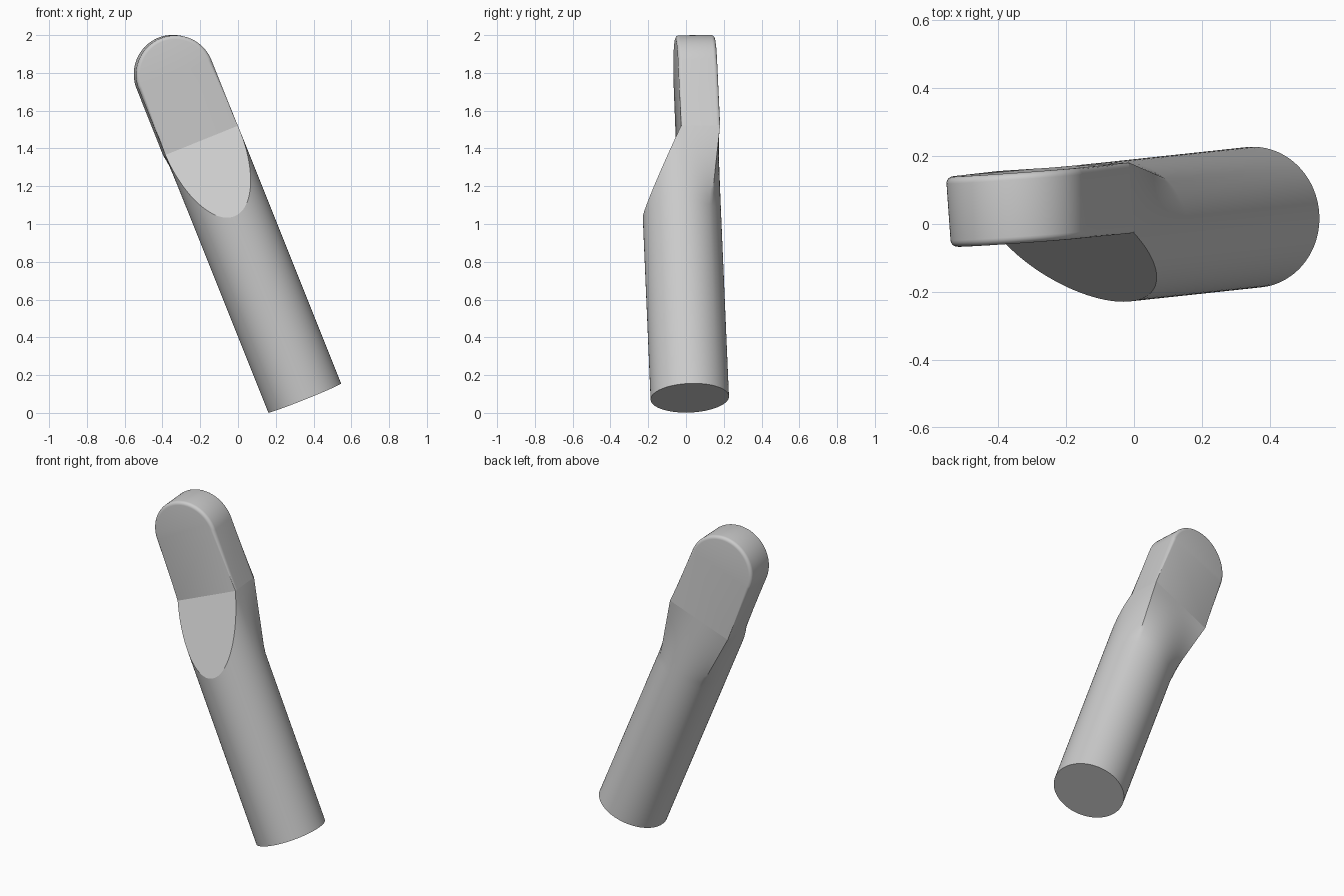
import bpy
import bmesh
from math import sin, cos, pi, radians
from mathutils import Matrix, Vector

cube = bpy.data.objects.get("Cube")
if cube:
    bpy.data.objects.remove(cube, do_unlink=True)

R = 0.2075          # shaft radius, also tab thickness and half width
SHOULDER = 1.04     # height along the shaft where shaping starts
FOLD = 1.47         # height along the shaft where the tab starts
TIP = 1.845         # centre of the tab's round end
FILLET = 0.02
SEG = 96

# Tilted frame: u across, v towards the back, w along the shaft
w = Vector((-0.4, -0.043, 1)).normalized()
u = Vector((0.926, 0.06, 0.373))
u = (u - w * u.dot(w)).normalized()
v = w.cross(u)
FRAME = Matrix.Translation((0.353, 0.02, 0.079)) @ Matrix((u, v, w)).transposed().to_4x4()

grey = bpy.data.materials.new("plain grey")
grey.use_nodes = True
COLOUR = (0.6, 0.6, 0.6, 1)
grey.diffuse_color = COLOUR
grey.node_tree.nodes["Principled BSDF"].inputs["Base Color"].default_value = COLOUR


def bridge(bm, rings, closed=True):
    """Join consecutive rings of vertices with quads."""
    for a, b in zip(rings, rings[1:]):
        n = len(a)
        for i in range(n if closed else n - 1):
            j = (i + 1) % n
            bm.faces.new((a[i], a[j], b[j], b[i]))


def finish(bm, name):
    bmesh.ops.recalc_face_normals(bm, faces=bm.faces)
    bm.transform(FRAME)
    mesh = bpy.data.meshes.new(name)
    bm.to_mesh(mesh)
    bm.free()
    mesh.materials.append(grey)
    obj = bpy.data.objects.new(name, mesh)
    bpy.context.collection.objects.link(obj)
    bpy.ops.object.select_all(action="DESELECT")
    obj.select_set(True)
    bpy.context.view_layer.objects.active = obj
    bpy.ops.object.shade_smooth_by_angle(angle=radians(25))


# Round shaft whose back half blends from a circle to a square
def section(bm, t, blend):
    ring = []
    for i in range(SEG):
        c, s = cos(2 * pi * i / SEG), sin(2 * pi * i / SEG)
        grow = 1 / max(abs(c), abs(s)) if s > 0 else 1
        k = R * (1 + (grow - 1) * blend)
        ring.append(bm.verts.new((c * k, s * k, t)))
    return ring


bm = bmesh.new()
STEPS = 10
rings = [section(bm, 0, 0)]
for i in range(STEPS + 1):
    f = i / STEPS
    rings.append(section(bm, SHOULDER + (FOLD - SHOULDER) * f, f))
bridge(bm, rings)
bm.faces.new(rings[0])
bm.faces.new(rings[-1])

# Flat slope cut across the front of the shaft, ending at the fold
cut = bmesh.ops.bisect_plane(
    bm, geom=bm.verts[:] + bm.edges[:] + bm.faces[:], dist=1e-5,
    plane_co=(0, 0, FOLD), plane_no=(0, -(FOLD - SHOULDER), R), clear_outer=True)
bmesh.ops.remove_doubles(bm, verts=bm.verts, dist=1e-5)
bmesh.ops.holes_fill(bm, edges=[e for e in bm.edges if e.is_boundary], sides=0)
finish(bm, "shaft")


# Flat tab with a round end; the edge fillet fades out towards the fold
def outline(bm, inset, depth):
    points = [(R, FOLD)]
    arc = [pi * i / 48 for i in range(49)]
    points += [((R - inset) * cos(a), TIP + (R - inset) * sin(a)) for a in arc]
    points.append((-R, FOLD))
    return [bm.verts.new((x, depth, z)) for x, z in points]


bm = bmesh.new()
quarter = [pi / 2 * i / 5 for i in range(6)]
front = [(FILLET * (1 - sin(a)), FILLET * (1 - cos(a))) for a in quarter]
layers = front + [(d, R - y) for d, y in reversed(front)]
rings = [outline(bm, d, y) for d, y in layers]
bridge(bm, rings, closed=False)
bm.faces.new(rings[0])
bm.faces.new(rings[-1])
finish(bm, "tab")
